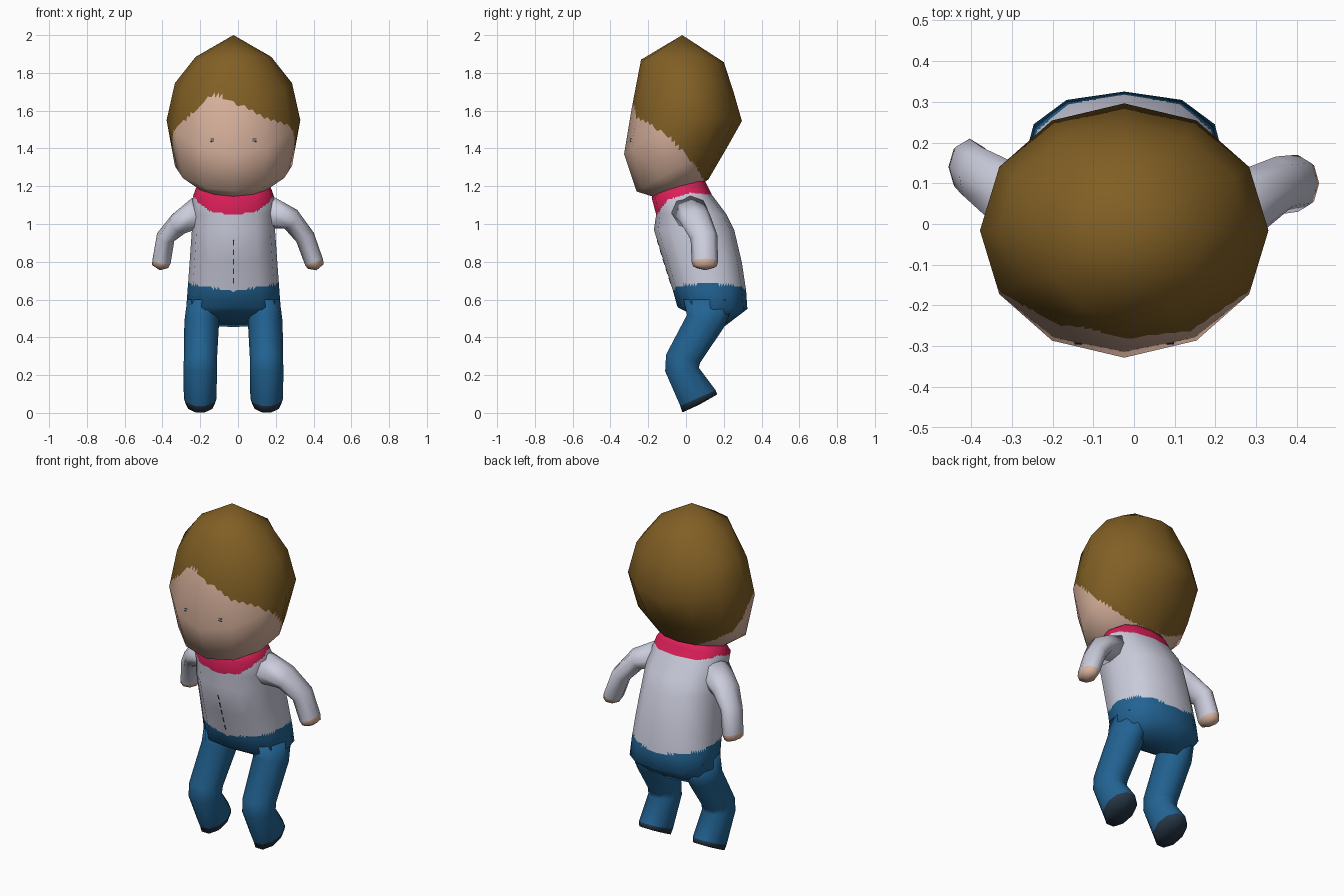
import bpy, bmesh, math
from mathutils import Vector
from mathutils.bvhtree import BVHTree
from mathutils.interpolate import poly_3d_calc

if "Cube" in bpy.data.objects:
    bpy.data.objects.remove(bpy.data.objects["Cube"])

XC = -0.024  # the figure's own centre line


def material(name, rgb):
    m = bpy.data.materials.new(name)
    m.use_nodes = True
    color = (*rgb, 1)
    m.diffuse_color = color
    bsdf = m.node_tree.nodes["Principled BSDF"]
    bsdf.inputs["Base Color"].default_value = color
    bsdf.inputs["Roughness"].default_value = 0.8
    return m


skin = material("skin", (0.70, 0.45, 0.34))
hair = material("brown hair", (0.22, 0.115, 0.018))
shirt = material("pale shirt", (0.60, 0.61, 0.72))
scarf = material("red scarf", (0.72, 0.014, 0.10))
denim = material("blue trousers", (0.016, 0.125, 0.29))
sole = material("dark sole", (0.02, 0.037, 0.06))


def polyline(points, t):
    """Linear interpolation through (t, value) points."""
    if t <= points[0][0]:
        return points[0][1]
    for (a, va), (b, vb) in zip(points, points[1:]):
        if t <= b:
            return va + (vb - va) * (t - a) / (b - a)
    return points[-1][1]


def side_ring(yf, zf, yb, zb, half, xc=XC, side_z=None):
    """Ring given by its front point, back point and half width."""
    c = Vector((xc, (yf + yb) / 2, (zf + zb) / 2))
    bow = 0 if side_z is None else side_z - c.z
    return c, Vector((half, 0, 0)), Vector((0, (yb - yf) / 2, (zb - zf) / 2)), bow


def tube_rings(path):
    """Rings square to a path of (x, y, z, depth radius, other radius)."""
    pts = [Vector(p[:3]) for p in path]
    rings = []
    for i, p in enumerate(path):
        t = (pts[min(i + 1, len(pts) - 1)] - pts[max(i - 1, 0)]).normalized()
        u = (Vector((0, 1, 0)) - t * t.y).normalized()
        rings.append((pts[i], u * p[3], t.cross(u) * p[4], 0))
    return rings


def loft(name, rings, mats, sides=12, power=1.0, end_segments=0, rule=None, cuts=7):
    """Skin the rings; the last segments take mats[1], or a rule paints fine faces."""
    bm = bmesh.new()
    loops = []
    for c, u, v, bow in rings:
        loop = []
        for k in range(sides):
            a = 2 * math.pi * k / sides
            ca, sa = (math.copysign(abs(f) ** power, f) for f in (math.cos(a), math.sin(a)))
            loop.append(bm.verts.new(c + u * ca + v * sa + Vector((0, 0, bow * ca * ca))))
        loops.append(loop)
    for i, (lo, hi) in enumerate(zip(loops, loops[1:])):
        for k in range(sides):
            j = (k + 1) % sides
            f = bm.faces.new((lo[k], lo[j], hi[j], hi[k]))
            f.material_index = int(i >= len(rings) - 1 - end_segments)
    bmesh.ops.remove_doubles(bm, verts=bm.verts, dist=1e-5)
    bmesh.ops.holes_fill(bm, edges=[e for e in bm.edges if e.is_boundary], sides=0)
    bmesh.ops.triangulate(bm, faces=bm.faces[:])
    bmesh.ops.recalc_face_normals(bm, faces=bm.faces[:])
    bm.normal_update()
    for f in bm.faces:
        f.smooth = True
    bm.faces.index_update()
    tree = BVHTree.FromBMesh(bm)
    normals = None
    if rule:
        # split faces finely for the colour edge, keeping the coarse smooth shading
        corners = [[(v.co.copy(), v.normal.copy()) for v in f.verts] for f in bm.faces]
        bmesh.ops.subdivide_edges(bm, edges=bm.edges[:], cuts=cuts, use_grid_fill=True)
        for f in bm.faces:
            f.smooth = True
            f.material_index = rule(f.calc_center_median())
        normals = []
        for v in bm.verts:
            co, _, index, _ = tree.find_nearest(v.co)
            tri = corners[index]
            w = poly_3d_calc([c for c, _ in tri], co)
            n = sum((tn * wi for (_, tn), wi in zip(tri, w)), Vector())
            normals.append(n.normalized())
    me = bpy.data.meshes.new(name)
    bm.to_mesh(me)
    bm.free()
    for m in mats:
        me.materials.append(m)
    if normals:
        me.normals_split_custom_set_from_vertices(normals)
    bpy.context.collection.objects.link(bpy.data.objects.new(name, me))
    return tree


def plate(name, tree, x, z, width, height):
    """Thin dark mark laid on the front of a part."""
    hit, normal, _, _ = tree.ray_cast(Vector((x, -2, z)), Vector((0, 1, 0)))
    bpy.ops.mesh.primitive_cube_add(size=1, location=hit)
    o = bpy.context.object
    o.name = name
    o.scale = (width, 0.004, height)
    o.rotation_euler.x = math.atan2(normal.z, -normal.y) * -1
    o.data.materials.append(sole)


# Head, with the hairline painted by height
HAIRLINE = [(-0.29, 1.59), (-0.07, 1.445), (0.05, 1.31), (0.10, 1.22), (0.13, 1.1)]
PARTING = [(-0.32, 0), (-0.12, 0.12), (0, 0.05), (0.14, 0)]


def head_color(p):
    line = polyline(HAIRLINE, p.y)
    if p.y < -0.1:
        line += polyline(PARTING, p.x)
    return int(p.z > line)


head = loft("head", [
    side_ring(-0.02, 2.0, -0.02, 2.0, 0),
    side_ring(-0.238, 1.87, 0.20, 1.857, 0.20, side_z=1.885),
    side_ring(-0.286, 1.62, 0.25, 1.705, 0.31, side_z=1.746),
    side_ring(-0.328, 1.37, 0.296, 1.545, 0.354, side_z=1.55),
    side_ring(-0.262, 1.172, 0.22, 1.41, 0.31, side_z=1.307),
    side_ring(-0.165, 1.142, 0.118, 1.235, 0.20, side_z=1.206),
    side_ring(-0.04, 1.14, -0.04, 1.14, 0),
], [skin, hair], rule=head_color)

# Torso, with scarf, shirt and trouser tops
SCARF_EDGE = [(-0.155, 1.05), (-0.095, 1.127), (0.02, 1.165), (0.13, 1.155)]


def body_color(p):
    if p.z > polyline(SCARF_EDGE, p.y):
        return 1
    return 2 if p.z < 0.645 + 0.16 * abs(p.x - XC) else 0


body = loft("torso", [
    side_ring(-0.08, 1.23, 0.10, 1.23, 0.15),
    side_ring(-0.14, 1.20, 0.115, 1.20, 0.195),
    side_ring(-0.182, 1.14, 0.14, 1.15, 0.215),
    side_ring(-0.158, 1.05, 0.215, 1.05, 0.22),
    side_ring(-0.17, 0.97, 0.255, 0.97, 0.22),
    side_ring(-0.118, 0.80, 0.295, 0.80, 0.232),
    side_ring(-0.07, 0.65, 0.318, 0.65, 0.243),
    side_ring(-0.045, 0.56, 0.325, 0.55, 0.25),
    side_ring(0.03, 0.52, 0.20, 0.455, 0.20),
    side_ring(0.11, 0.49, 0.11, 0.49, 0),
], [shirt, scarf, denim], power=0.82, rule=body_color)

# Legs with tilted soles
for side, s in (("left", 1), ("right", -1)):
    loft(side + "_leg", [
        side_ring(-0.02, 0.60, 0.27, 0.60, 0.09, XC + s * 0.155),
        side_ring(0.0, 0.52, 0.205, 0.45, 0.092, XC + s * 0.168),
        side_ring(-0.11, 0.31, 0.08, 0.265, 0.088, XC + s * 0.175),
        side_ring(-0.115, 0.22, 0.072, 0.24, 0.088, XC + s * 0.176),
        side_ring(-0.035, 0.035, 0.162, 0.122, 0.087, XC + s * 0.176),
        side_ring(-0.024, 0.0, 0.17, 0.10, 0.078, XC + s * 0.176),
        side_ring(0.073, 0.045, 0.073, 0.045, 0, XC + s * 0.176),
    ], [denim, sole], sides=10, end_segments=2)

# Arms in sleeves, ending in small hands
ARMS = {
    "left_arm": [(0.15, 0.02, 1.065, 0.10, 0.09), (0.28, 0.05, 1.025, 0.085, 0.06),
                 (0.355, 0.095, 0.93, 0.072, 0.052), (0.402, 0.10, 0.80, 0.07, 0.05),
                 (0.412, 0.10, 0.775, 0.062, 0.044), (0.415, 0.10, 0.755, 0, 0)],
    "right_arm": [(-0.20, 0.02, 1.065, 0.10, 0.085), (-0.315, 0.07, 1.0, 0.085, 0.06),
                  (-0.383, 0.12, 0.93, 0.072, 0.05), (-0.405, 0.14, 0.80, 0.07, 0.049),
                  (-0.412, 0.14, 0.775, 0.062, 0.044), (-0.413, 0.14, 0.755, 0, 0)],
}
for name, path in ARMS.items():
    loft(name, tube_rings(path), [shirt, skin], sides=8, end_segments=2)

# Eyes as pairs of fine dashes, and a dashed shirt seam
for side, s in (("left", 1), ("right", -1)):
    for edge, z in (("upper", 1.45), ("lower", 1.438)):
        plate(f"{side}_eye_{edge}", head, XC + s * 0.112, z, 0.02, 0.005)
for i in range(5):
    plate(f"seam_dash_{i + 1}", body, XC, 0.70 + 0.05 * i, 0.005, 0.03)
